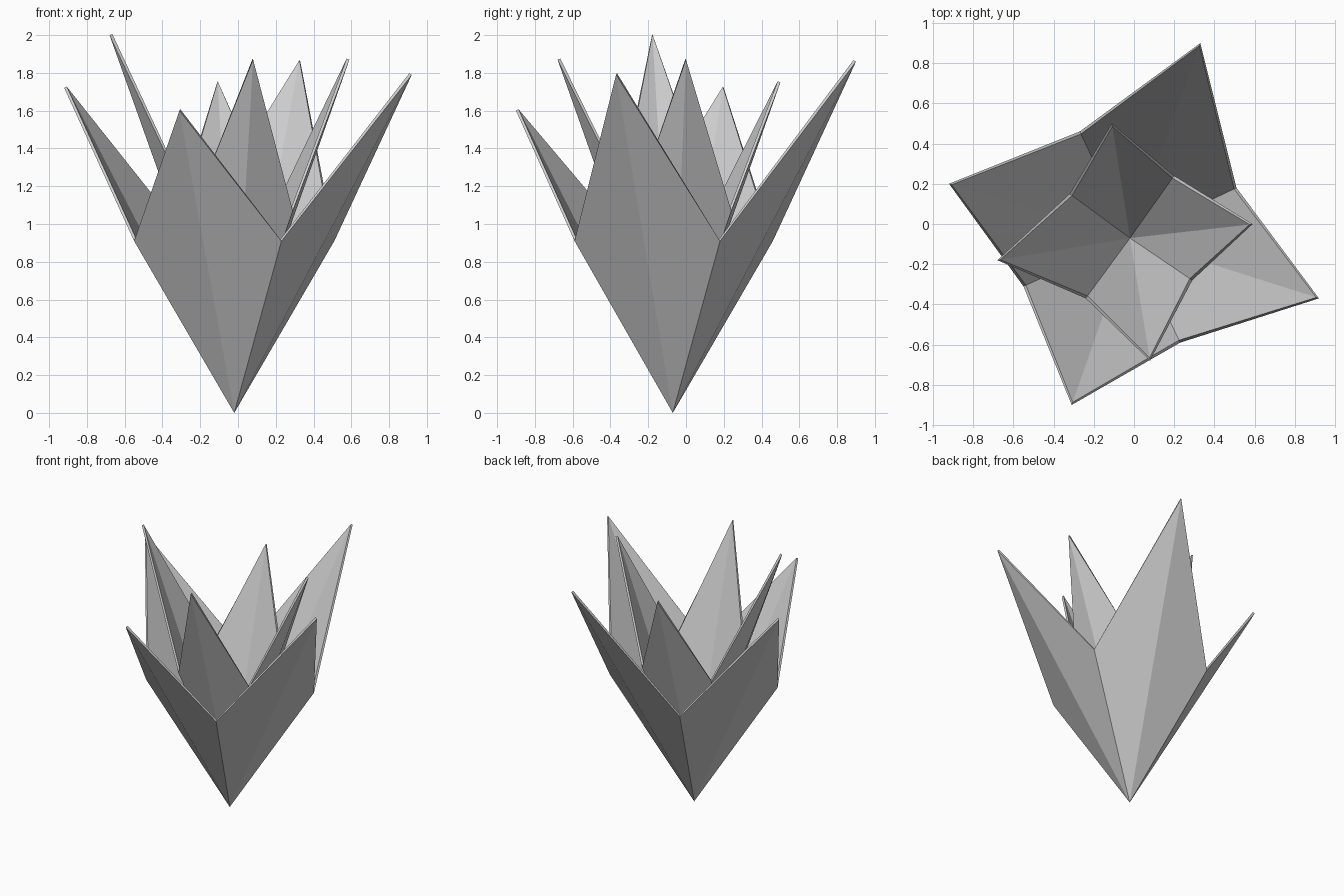
import bpy, bmesh

if "Cube" in bpy.data.objects:
    bpy.data.objects.remove(bpy.data.objects["Cube"])

CX, CY = -0.02, -0.07  # common root of both petal rings


def petal_ring(name, base_z, valley_z, valleys, tips, thickness=0.016):
    """Cup of folded petals: each is two triangles joined on the root-to-tip crease."""
    bm = bmesh.new()
    root = bm.verts.new((CX, CY, base_z))
    low = [bm.verts.new((x, y, valley_z)) for x, y in valleys]
    high = [bm.verts.new(t) for t in tips]
    n = len(tips)
    for i in range(n):
        # tip i sits between valley i and valley i+1 (counter-clockwise)
        bm.faces.new((root, high[i], low[i]))
        bm.faces.new((root, low[(i + 1) % n], high[i]))
    # make the normals point outwards
    bm.normal_update()
    for f in bm.faces:
        c = f.calc_center_median()
        if f.normal.x * (c.x - CX) + f.normal.y * (c.y - CY) < 0:
            f.normal_flip()
    mesh = bpy.data.meshes.new(name)
    bm.to_mesh(mesh)
    bm.free()
    obj = bpy.data.objects.new(name, mesh)
    bpy.context.collection.objects.link(obj)
    # thin sheet thickness, growing inwards
    mod = obj.modifiers.new("thickness", 'SOLIDIFY')
    mod.thickness = thickness
    mod.offset = -1
    return obj


# Large spreading petals
petal_ring(
    "outer_petals", 0.0, 0.91,
    [(0.23, -0.59), (0.51, 0.18), (-0.27, 0.46), (-0.55, -0.31)],
    [(0.92, -0.37, 1.79), (0.33, 0.90, 1.86), (-0.92, 0.20, 1.72), (-0.31, -0.90, 1.60)])

# Narrower upright petals nested inside, turned an eighth
petal_ring(
    "inner_petals", 0.15, 1.07,
    [(0.29, -0.28), (0.20, 0.24), (-0.32, 0.15), (-0.24, -0.37)],
    [(0.59, 0.0, 1.87), (-0.11, 0.50, 1.75), (-0.68, -0.18, 2.0), (0.08, -0.68, 1.87)])
